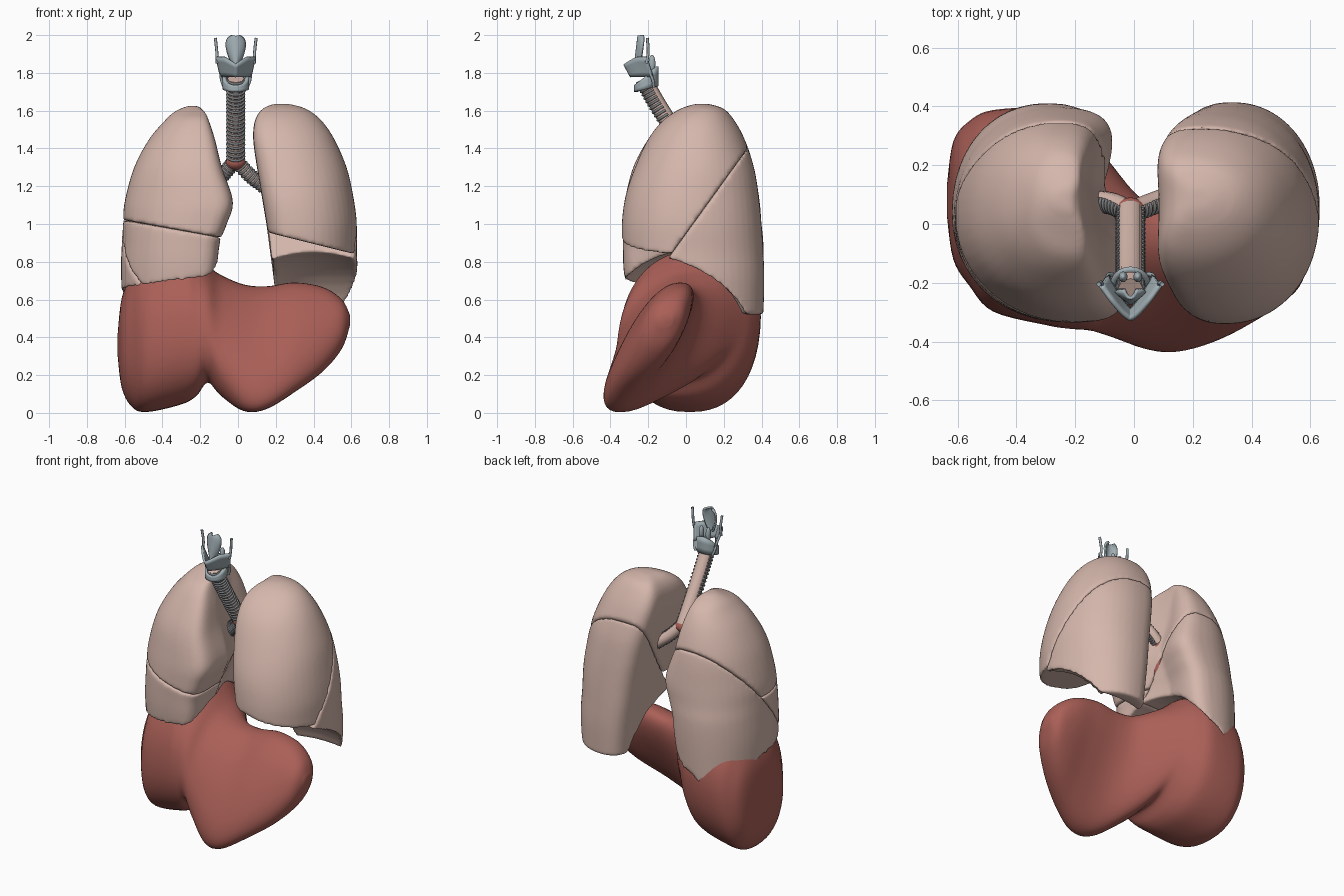
import bpy, bmesh, math
from mathutils import Vector

if "Cube" in bpy.data.objects:
    bpy.data.objects.remove(bpy.data.objects["Cube"])


def material(name, rgb):
    m = bpy.data.materials.new(name)
    m.diffuse_color = (*rgb, 1)
    m.use_nodes = True
    m.node_tree.nodes["Principled BSDF"].inputs["Base Color"].default_value = m.diffuse_color
    return m


LUNG = material("lung_pink", (0.66, 0.47, 0.41))
RED = material("liver_red", (0.40, 0.115, 0.095))
CART = material("cartilage", (0.36, 0.43, 0.46))
RING = material("ring_grey", (0.20, 0.21, 0.22))


def spline(rows, n):
    """Catmull-Rom interpolation through rows of numbers."""
    out = []
    for i in range(len(rows) - 1):
        a, b, c, d = (rows[max(i - 1, 0)], rows[i], rows[i + 1], rows[min(i + 2, len(rows) - 1)])
        for k in range(n):
            t = k / n
            out.append([0.5 * (2 * q + (r - p) * t + (2 * p - 5 * q + 4 * r - s) * t * t
                               + (3 * q - p - 3 * r + s) * t ** 3)
                        for p, q, r, s in zip(a, b, c, d)])
    return out + [list(rows[-1])]


def add_object(name, mesh, mat):
    ob = bpy.data.objects.new(name, mesh)
    bpy.context.collection.objects.link(ob)
    ob.data.materials.clear()
    ob.data.materials.append(mat)
    return ob


def finish(bm, name, mat):
    bmesh.ops.recalc_face_normals(bm, faces=bm.faces[:])
    for f in bm.faces:
        f.smooth = True
    me = bpy.data.meshes.new(name)
    bm.to_mesh(me)
    bm.free()
    return add_object(name, me, mat)


def loft(rings, closed=True, caps=True):
    bm = bmesh.new()
    vs = [[bm.verts.new(p) for p in r] for r in rings]
    n = len(rings[0])
    for a, b in zip(vs, vs[1:]):
        for i in range(n if closed else n - 1):
            j = (i + 1) % n
            bm.faces.new((a[i], a[j], b[j], b[i]))
    if caps:
        bm.faces.new(vs[0])
        bm.faces.new(vs[-1])
    bmesh.ops.recalc_face_normals(bm, faces=bm.faces[:])
    return bm


def spow(v, e):
    return math.copysign(abs(v) ** e, v)


def ellipsoid(name, loc, rad, mat):
    bm = bmesh.new()
    bmesh.ops.create_uvsphere(bm, u_segments=40, v_segments=24, radius=1)
    bmesh.ops.scale(bm, vec=rad, verts=bm.verts[:])
    bmesh.ops.translate(bm, vec=loc, verts=bm.verts[:])
    return finish(bm, name, mat)


def tubes(name, paths, r, mat):
    cu = bpy.data.curves.new(name, 'CURVE')
    cu.dimensions = '3D'
    cu.bevel_depth, cu.bevel_resolution, cu.use_fill_caps = r, 2, True
    for path in paths:
        s = cu.splines.new('POLY')
        s.points.add(len(path) - 1)
        for p, q in zip(s.points, path):
            p.co = (*q, 1)
    tmp = bpy.data.objects.new(name + "_curve", cu)
    bpy.context.collection.objects.link(tmp)
    me = bpy.data.meshes.new_from_object(tmp.evaluated_get(bpy.context.evaluated_depsgraph_get()))
    bpy.data.objects.remove(tmp)
    for p in me.polygons:
        p.use_smooth = True
    return add_object(name, me, mat)


# Lungs: horizontal sections (z, medial |x|, lateral |x|, y front, y back)
LEFT = [(1.636, .19, .27, .05, .12), (1.61, .13, .36, -.03, .20), (1.55, .09, .44, -.12, .255),
        (1.45, .08, .51, -.20, .31), (1.3, .10, .575, -.27, .36), (1.15, .125, .61, -.32, .385),
        (1.0, .15, .63, -.34, .40), (.85, .17, .63, -.337, .41), (.7, .19, .635, -.33, .415),
        (.52, .21, .62, -.30, .41)]
RIGHT = [(1.625, .20, .27, .05, .12), (1.595, .155, .335, -.03, .19), (1.55, .13, .385, -.12, .25),
         (1.45, .085, .47, -.20, .31), (1.3, .035, .55, -.28, .36), (1.12, -.035, .60, -.325, .39),
         (1.0, 0, .61, -.335, .40), (.9, .04, .615, -.335, .41), (.75, .06, .62, -.33, .41),
         (.52, .11, .61, -.30, .40)]


def lung(rows, side):
    rings = []
    front, dent, retreat = (.8, .15, 0) if side > 0 else (.66, .17, .17)
    for z, m, l, y0, y1 in spline(rows, 5):
        w, ring = l - m, []
        for k in range(48):
            c, s = math.cos(k * math.tau / 48), math.sin(k * math.tau / 48)
            e = .95 if c > 0 else front if s < 0 else .75
            u = spow(c, e) * (.42 if c < 0 else .58)
            if c < 0:
                u += dent * (c * c) ** 1.5                      # hollow facing the heart
                u -= retreat * abs(c) ** .7 * (s - .6) * .5     # back edge lies further out
            ring.append((u, (y0 + y1) / 2 + spow(s, .95) * (y1 - y0) / 2))
        lo = min(p[0] for p in ring)
        lo_fix = retreat * .5
        rings.append([])
        for u, y in ring:
            v = (u - lo) / (.58 - lo)
            if retreat and y > (y0 + y1) / 2 - .1:
                v += lo_fix * 2 * (1 - v) * min(1, (y - (y0 + y1) / 2 + .1) / .2)
            rings[-1].append((side * (m + w * v), y, z))
    return loft(rings)


def lobe(name, rows, side, dome, cuts):
    """Keep the part of a lung on the positive side of each fissure plane."""
    bm = lung(rows, side)
    for co, no in cuts:
        res = bmesh.ops.bisect_plane(bm, geom=bm.verts[:] + bm.edges[:] + bm.faces[:], dist=1e-5,
                                     plane_co=co, plane_no=no, clear_inner=True)
        edges = [g for g in res['geom_cut'] if isinstance(g, bmesh.types.BMEdge)]
        bmesh.ops.edgeloop_fill(bm, edges=edges)
    ob = finish(bm, name, LUNG)
    cut = ob.modifiers.new("diaphragm", 'BOOLEAN')
    cut.operation, cut.object, cut.solver = 'DIFFERENCE', dome, 'EXACT'
    rm = ob.modifiers.new("remesh", 'REMESH')
    rm.mode, rm.voxel_size, rm.use_smooth_shade = 'VOXEL', .011, True
    sm = ob.modifiers.new("round_edges", 'SMOOTH')
    sm.factor, sm.iterations = .5, 8


def neg(plane):
    return plane[0], tuple(-v for v in plane[1])


dome_l = ellipsoid("diaphragm_cutter_left", (.40, -.17, .4), (.52, .52, .46), LUNG)
dome_r = ellipsoid("diaphragm_cutter_right", (-.2, 0, .4), (.49, .44, .46), LUNG)
for d in (dome_l, dome_r):
    d.hide_render = True
    d.hide_set(True)

obl_l = ((0, -.05, .88), (0, -.54, .39))
obl_r = ((0, -.2, .7), (0, -.65, .55))
horiz = ((-.35, 0, .975), (.18, 0, 1))
lobe("left_upper_lobe", LEFT, 1, dome_l, [obl_l, ((.5, -.2, .87), (.25, 0, 1))])
lobe("left_lower_lobe", LEFT, 1, dome_l, [neg(obl_l)])
lobe("right_upper_lobe", RIGHT, -1, dome_r, [obl_r, horiz])
lobe("right_middle_lobe", RIGHT, -1, dome_r, [obl_r, neg(horiz)])
lobe("right_lower_lobe", RIGHT, -1, dome_r, [neg(obl_r)])

# Liver: sections along x (x, z bottom, z top, y centre, half depth, backward lean)
LIVER = [(-.637, .30, .42, .08, .05, 0), (-.615, .13, .61, .08, .2, .05), (-.56, .03, .73, .07, .28, .05),
         (-.48, .005, .81, .045, .34, .08), (-.3, .045, .86, .025, .365, .1), (-.22, .09, .83, 0, .35, .15),
         (-.16, .16, .78, -.03, .32, .22), (-.09, .09, .73, -.08, .27, .35), (.03, .01, .68, -.17, .19, .45),
         (.15, .02, .67, -.195, .155, .52), (.3, .11, .69, -.175, .145, .5), (.45, .22, .665, -.14, .13, .42),
         (.55, .34, .6, -.12, .1, .3), (.592, .46, .52, -.11, .04, .2)]
rings = []
for x, zb, zt, yc, b, lean in spline(LIVER, 5):
    h, ring = (zt - zb) / 2, []
    for k in range(48):
        dz = h * spow(math.sin(k * math.tau / 48), .9)
        ring.append((x, yc + lean * dz + b * spow(math.cos(k * math.tau / 48), .85), zb + h + dz))
    rings.append(ring)
finish(loft(rings), "liver", RED)

# Windpipe and main bronchi with C-shaped cartilage rings on the front
CX = -.012
trachea = spline([(CX, -.225, 1.77), (CX, -.16, 1.65), (CX, -.06, 1.49), (CX, .045, 1.33)], 8)
bronchus_l = spline([(CX, .04, 1.34), (.06, .07, 1.26), (.15, .1, 1.19), (.24, .11, 1.12)], 6)
bronchus_r = spline([(CX, .04, 1.34), (-.07, .07, 1.27), (-.13, .08, 1.2), (-.2, .08, 1.1)], 6)
tubes("trachea", [trachea], .045, LUNG)
tubes("bronchi", [bronchus_l, bronchus_r], .036, LUNG)


def c_rings(name, path, r, thick):
    arcs = []
    for a, b in zip(path[1:], path[2:]):
        a, b = Vector(a), Vector(b)
        d = (b - a).normalized()
        f = (Vector((0, -1, 0)) + d * d.y).normalized()
        s = d.cross(f)
        arcs.append([a + r * (f * math.cos(t) + s * math.sin(t))
                     for t in (math.radians(-115 + 230 * i / 16) for i in range(17))])
    tubes(name, arcs, thick, RING)


c_rings("trachea_rings", trachea, .044, .007)
c_rings("left_bronchus_rings", bronchus_l, .035, .006)
c_rings("right_bronchus_rings", bronchus_r, .035, .006)
ellipsoid("carina", (CX, .04, 1.325), (.052, .05, .04), RED)
ellipsoid("right_hilum", (-.15, .06, 1.13), (.06, .09, .16), RED)
ellipsoid("left_hilum", (.19, .1, 1.24), (.05, .06, .08), RED)


def sheet(name, rings, thick, closed=False):
    ob = finish(loft(rings, closed, False), name, CART)
    so = ob.modifiers.new("thickness", 'SOLIDIFY')
    so.thickness, so.offset = thick, 0


# Thyroid cartilage: V-shaped shield with a notch, plus upper and lower horns
us = [i / 12 - 1 for i in range(25)]
sheet("thyroid_cartilage",
      [[(CX + u * (.078 + .024 * v), -.29 - .035 * v + .115 * abs(u) ** 1.3,
         1.78 + v * (.065 + .04 * min(1, abs(u) * 1.6))) for u in us]
       for v in (0, .25, .5, .75, 1)], .014)
for sx, nm in ((-1, "right"), (1, "left")):
    up = spline([(CX + sx * .098, -.21, 1.85), (CX + sx * .1, -.2, 1.91), (CX + sx * .108, -.205, 1.985)], 5)
    low = spline([(CX + sx * .08, -.19, 1.8), (CX + sx * .075, -.175, 1.76), (CX + sx * .062, -.17, 1.725)], 5)
    tubes(nm + "_thyroid_horns", [up, low], .008, CART)
    ellipsoid(nm + "_arytenoid", (CX + sx * .025, -.18, 1.85), (.015, .018, .045), CART)

# Cricoid cartilage: signet ring, taller at the back
rings = []
for v in (0, .33, .66, 1):
    rings.append([])
    for k in range(32):
        c, s = math.cos(k * math.tau / 32), math.sin(k * math.tau / 32)
        rings[-1].append((CX + .06 * c, -.21 + .055 * s, 1.715 + .015 * s + v * (.07 + .035 * s)))
sheet("cricoid_cartilage", rings, .02, True)

# Epiglottis: curved leaf
leaf = [(1.84, .012), (1.87, .028), (1.91, .043), (1.95, .05), (1.98, .042), (1.995, .02)]
sheet("epiglottis",
      [[(CX + u * w, -.27 + .03 * u * u + .12 * (z - 1.84), z) for u in us[::3]]
       for z, w in spline(leaf, 3)], .012)
